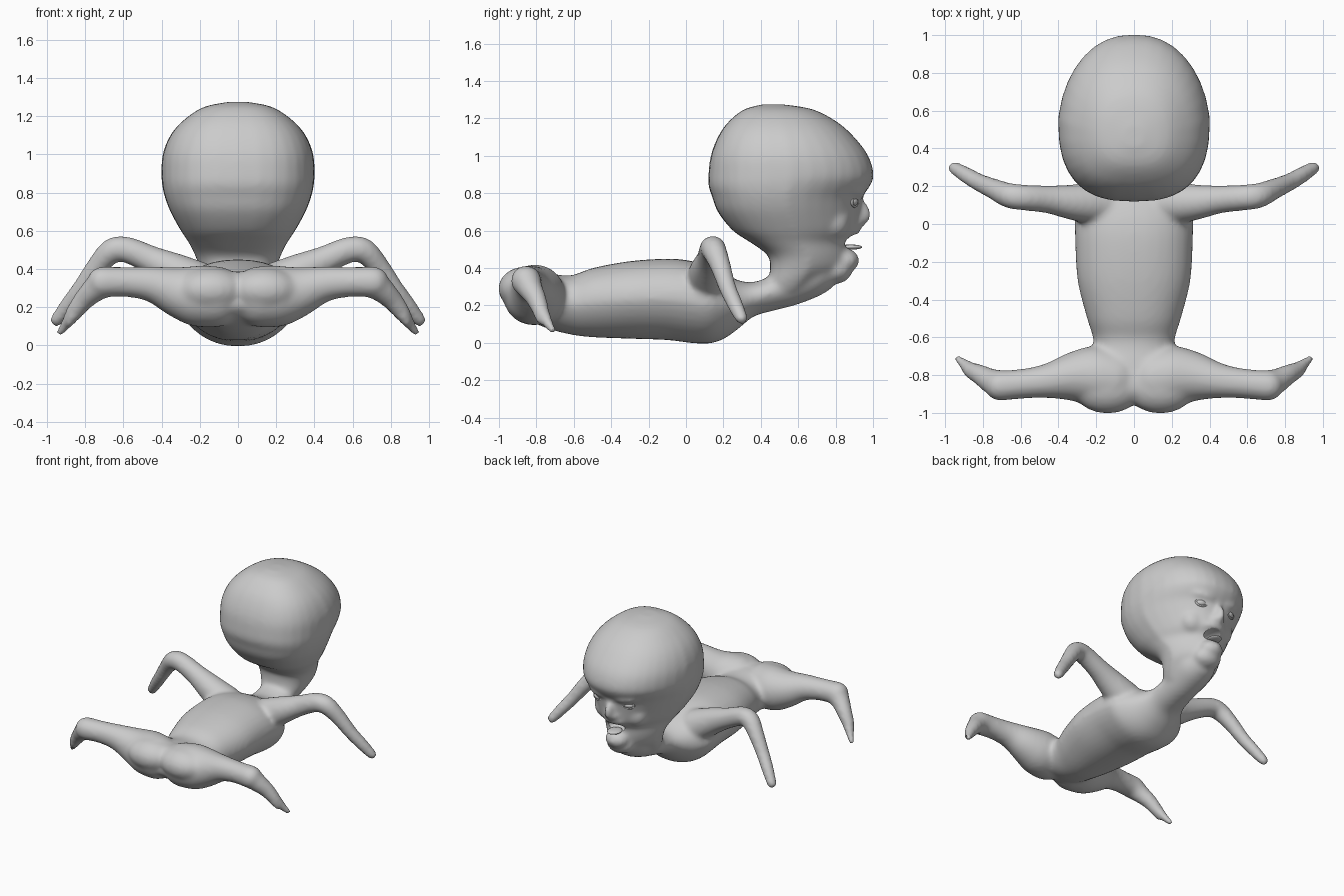
import bpy, bmesh
from math import sin, cos, pi, copysign
from mathutils import Vector, Matrix, Euler

if "Cube" in bpy.data.objects:
    bpy.data.objects.remove(bpy.data.objects["Cube"])

N = 32


def dense(rows, k=4):
    """Catmull-Rom in-between rows for a section table."""
    out = []
    for i in range(len(rows) - 1):
        quad = [rows[max(0, min(len(rows) - 1, i + o))] for o in (-1, 0, 1, 2)]
        for j in range(k):
            t = j / k
            out.append([b + .5 * t * (c - a + t * (2 * a - 5 * b + 4 * c - d + t * (3 * (b - c) + d - a)))
                        for a, b, c, d in zip(*quad)])
    return out + [list(rows[-1])]


def loft(bm, rings):
    rows = [[bm.verts.new(p) for p in r] for r in rings]
    for a, b in zip(rows, rows[1:]):
        n = len(a)
        for i in range(n):
            bm.faces.new((a[i], a[(i + 1) % n], b[(i + 1) % n], b[i]))
    bm.faces.new(rows[0])
    bm.faces.new(rows[-1])


def oval(e=2.2, back=None):
    pts = []
    for i in range(N):
        s, c = sin(2 * pi * i / N), cos(2 * pi * i / N)
        k = 2 / (back if back and c < 0 else e)
        pts.append((copysign(abs(s) ** k, s), copysign(abs(c) ** k, c)))
    return pts


def ball(bm, loc, size, rot=(0, 0, 0)):
    m = Matrix.LocRotScale(Vector(loc), Euler(rot), Vector(size))
    bmesh.ops.create_uvsphere(bm, u_segments=20, v_segments=12, radius=1, matrix=m)


def tube(bm, pts, s):
    pts = dense(pts, 3)
    P = [Vector((p[0] * s, p[1], p[2])) for p in pts]
    rings = []
    for i, p in enumerate(P):
        d = P[min(i + 1, len(P) - 1)] - P[max(i - 1, 0)]
        q = d.to_track_quat('Z', 'Y')
        rings.append([p + q @ Vector((x, y, 0)) * pts[i][3] for x, y in oval(2)])
    loft(bm, rings)
    for i in (0, -1):
        ball(bm, P[i], [pts[i][3]] * 3)


def finish(bm, name):
    bmesh.ops.recalc_face_normals(bm, faces=bm.faces)
    me = bpy.data.meshes.new(name)
    bm.to_mesh(me)
    bm.free()
    me.polygons.foreach_set("use_smooth", [True] * len(me.polygons))
    ob = bpy.data.objects.new(name, me)
    bpy.context.collection.objects.link(ob)
    return ob


body = bmesh.new()

# Skull: z, back y, front y, half width, front taper
skull = [(1.275, .41, .52, .05, 0), (1.248, .31, .68, .18, .05), (1.18, .225, .81, .285, .1),
         (1.1, .17, .9, .355, .12), (1.0, .132, .975, .395, .14), (.9, .12, 1.004, .402, .16),
         (.84, .12, .985, .398, .2), (.78, .14, .945, .385, .25), (.7, .17, .93, .355, .3),
         (.6, .25, .915, .3, .35), (.54, .34, .865, .26, .38), (.47, .435, .865, .225, .42),
         (.4, .45, .86, .2, .5), (.34, .44, .79, .175, .5), (.28, .42, .72, .14, .45)]
loft(body, [[((1 - k * max(0, v)) * w * u, (a + b) / 2 + v * (b - a) / 2, z)
             for u, v in oval(2.35, 2.65)] for z, a, b, w, k in dense(skull)])

# Trunk and neck: y, low z, high z, half width; belly narrows downward
trunk = [(-.95, .2, .33, .08), (-.88, .14, .385, .2), (-.75, .08, .375, .23),
         (-.62, .045, .36, .215), (-.5, .03, .4, .25), (-.3, .022, .437, .3),
         (-.1, .015, .45, .312), (.02, .0, .44, .315), (.12, -.004, .412, .31),
         (.2, .02, .375, .265), (.28, .075, .335, .2), (.36, .14, .325, .155),
         (.46, .17, .36, .14), (.58, .2, .42, .14), (.7, .245, .45, .14), (.78, .29, .45, .1)]
loft(body, [[(w * u * (1 - .22 * max(0, -v)), y, (a + b) / 2 + v * (b - a) / 2)
             for u, v in oval(2.25)] for y, a, b, w in dense(trunk)])

# Limbs: x, y, z, radius
arm = [(.18, .11, .31, .12), (.32, .115, .385, .096), (.45, .13, .445, .075), (.58, .14, .5, .069),
       (.66, .15, .495, .067), (.74, .185, .41, .056), (.82, .22, .3, .048),
       (.89, .26, .21, .044), (.95, .297, .132, .036)]
leg = [(.12, -.82, .255, .16), (.22, -.805, .26, .16), (.33, -.81, .285, .13),
       (.45, -.83, .32, .094), (.58, -.845, .332, .079), (.71, -.856, .332, .081)]
foot = [(.71, -.85, .325, .08), (.76, -.83, .285, .066), (.81, -.8, .235, .055),
        (.86, -.775, .17, .045), (.9, -.74, .11, .03), (.932, -.714, .068, .022)]
toe = [(.83, -.8, .2, .035), (.87, -.79, .145, .026), (.885, -.78, .115, .02)]
for s in (1, -1):
    for part in (arm, leg, foot, toe):
        tube(body, part, s)
    # Buttock, brow, cheek, nostril
    ball(body, (.14 * s, -.86, .29), (.19, .145, .118))
    ball(body, (.12 * s, .885, .808), (.11, .07, .035), (0, -.15 * s, -.35 * s))
    ball(body, (.12 * s, .79, .65), (.1, .09, .1))
    ball(body, (.03 * s, .925, .65), (.027, .03, .026))

# Nose, upper lip and chin
ball(body, (0, .925, .695), (.034, .064, .075), (.35, 0, 0))
ball(body, (0, .875, .605), (.1, .06, .035))
ball(body, (0, .85, .44), (.09, .078, .065))
ball(body, (0, .8, .39), (.11, .09, .075))

b = finish(body, "body")
rm = b.modifiers.new("fuse", 'REMESH')
rm.mode = 'VOXEL'
rm.voxel_size = .014
rm.use_smooth_shade = True
sm = b.modifiers.new("soften", 'SMOOTH')
sm.factor = .5
sm.iterations = 14

# Open mouth
cut = bmesh.new()
ball(cut, (0, .9, .54), (.08, .1, .045))
c = finish(cut, "mouth_cutter")
c.hide_render = True
c.display_type = 'WIRE'
bo = b.modifiers.new("mouth", 'BOOLEAN')
bo.operation = 'DIFFERENCE'
bo.solver = 'EXACT'
bo.object = c

# Tongue
t = bmesh.new()
ball(t, (0, .88, .512), (.05, .062, .014))
finish(t, "tongue")

# Eyes with lids
for s, side in ((1, "right"), (-1, "left")):
    e = bmesh.new()
    ball(e, (.13 * s, .89, .755), (.042, .03, .025), (0, 0, -.35 * s))
    finish(e, side + "_eye")
    lid = bmesh.new()
    m = Matrix.LocRotScale(Vector((.13 * s, .902, .755)), Euler((0, 0, -.35 * s)), None)
    K = 24
    rows = [[lid.verts.new(m @ Vector(((.044 + .007 * cos(j * pi / 3)) * cos(2 * pi * i / K),
                                       .008 * sin(j * pi / 3),
                                       (.026 + .007 * cos(j * pi / 3)) * sin(2 * pi * i / K))))
             for j in range(6)] for i in range(K)]
    for i in range(K):
        for j in range(6):
            p, q = rows[i], rows[(i + 1) % K]
            lid.faces.new((p[j], q[j], q[(j + 1) % 6], p[(j + 1) % 6]))
    finish(lid, side + "_eyelid")
